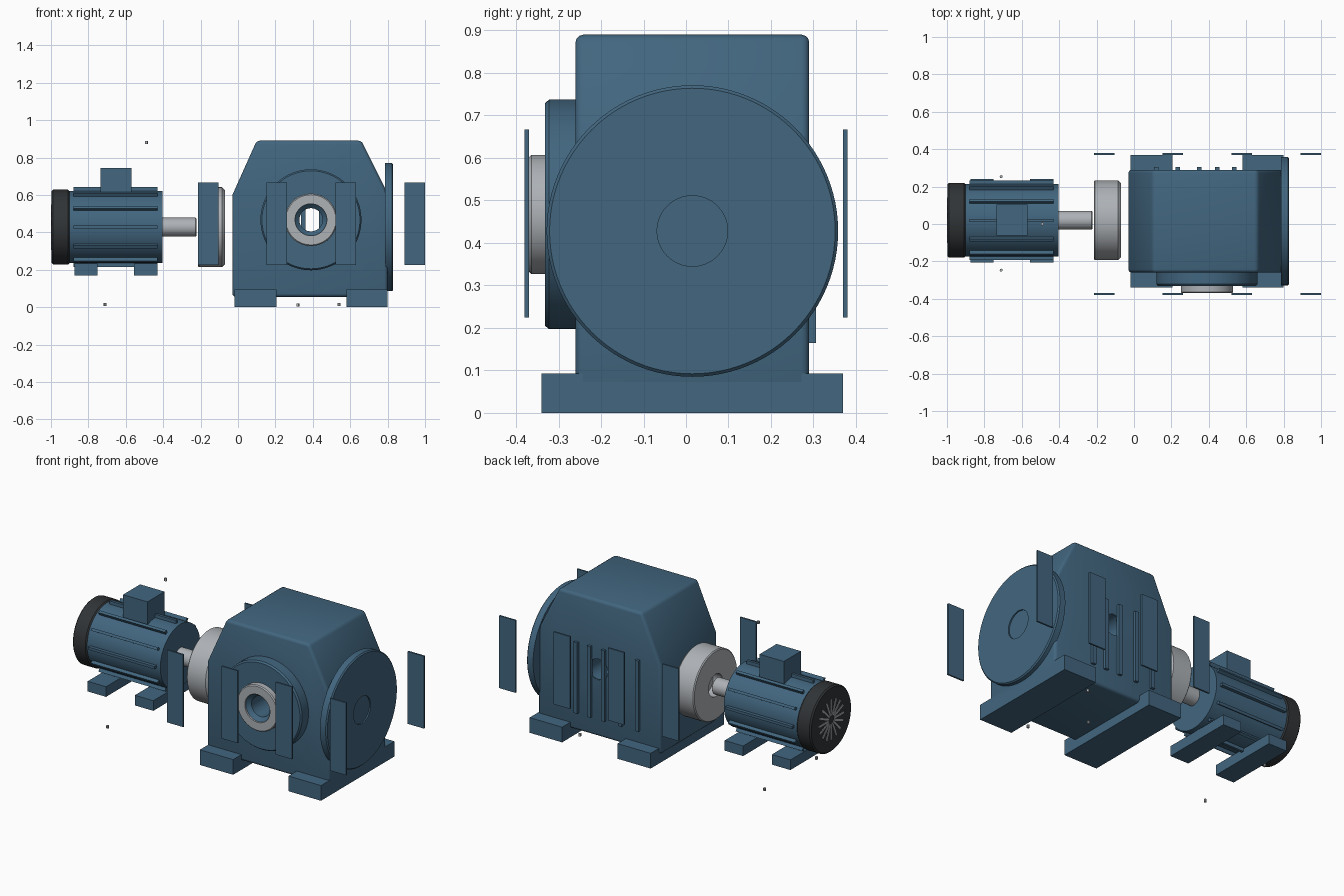
import bpy, bmesh, math
from mathutils import Matrix, Vector

if "Cube" in bpy.data.objects:
    bpy.data.objects.remove(bpy.data.objects["Cube"])


def material(name, rgb):
    m = bpy.data.materials.new(name)
    m.diffuse_color = (*rgb, 1)
    m.use_nodes = True
    m.node_tree.nodes["Principled BSDF"].inputs["Base Color"].default_value = m.diffuse_color
    return m


BLUE = material("blue_paint", (0.054, 0.132, 0.212))
STEEL = material("bare_steel", (0.42, 0.445, 0.47))
BLACK = material("black_plastic", (0.03, 0.034, 0.037))


def finish(name, bm, mat, smooth=False):
    bmesh.ops.recalc_face_normals(bm, faces=bm.faces)
    me = bpy.data.meshes.new(name)
    bm.to_mesh(me)
    bm.free()
    me.materials.append(mat)
    ob = bpy.data.objects.new(name, me)
    bpy.context.collection.objects.link(ob)
    bpy.ops.object.select_all(action='DESELECT')
    ob.select_set(True)
    bpy.context.view_layer.objects.active = ob
    if smooth:
        bpy.ops.object.shade_smooth_by_angle(angle=math.radians(30))
    return ob


def box(name, x, y, z, mat=BLUE, turn=None):
    """Box from (min, max) ranges, optionally turned by a matrix."""
    bm = bmesh.new()
    bmesh.ops.create_cube(bm, size=1)
    for v in bm.verts:
        v.co = Vector([(r[0] + r[1]) / 2 + c * (r[1] - r[0])
                       for r, c in zip((x, y, z), v.co)])
    if turn:
        bm.transform(turn)
    return finish(name, bm, mat)


def lathe(name, axis, centre, profile, mat, closed=False, n=64):
    """Revolve (radius, position) points about a line along x or y."""
    bm = bmesh.new()
    rings = []
    for r, p in profile:
        ring = []
        for i in range(n if r else 1):
            a = 2 * math.pi * i / n
            u, w = centre[0] + r * math.cos(a), centre[1] + r * math.sin(a)
            ring.append(bm.verts.new((p, u, w) if axis == 'x' else (u, p, w)))
        rings.append(ring)
    pairs = list(zip(rings, rings[1:])) + ([(rings[-1], rings[0])] if closed else [])
    for a, b in pairs:
        for i in range(n):
            j = (i + 1) % n
            quad = [a[i % len(a)], a[j % len(a)], b[j % len(b)], b[i % len(b)]]
            bm.faces.new(list(dict.fromkeys(quad)))
    return finish(name, bm, mat, True)


def rod(name, axis, centre, r, lo, hi, mat, bev=0.0):
    return lathe(name, axis, centre,
                 [(0, lo), (r - bev, lo), (r, lo + bev), (r, hi - bev), (r - bev, hi), (0, hi)]
                 if bev else [(0, lo), (r, lo), (r, hi), (0, hi)], mat)


# Gearbox housing: extruded side profile, softened edges, through bore
BORE = (0.39, 0.467)
bm = bmesh.new()
outline = [(-0.03, 0.055), (0.80, 0.055), (0.80, 0.61), (0.66, 0.89), (0.10, 0.89), (-0.03, 0.60)]
face = bm.faces.new([bm.verts.new((x, -0.26, z)) for x, z in outline])
ext = bmesh.ops.extrude_face_region(bm, geom=[face])
bmesh.ops.translate(bm, vec=(0, 0.55, 0),
                    verts=[g for g in ext['geom'] if isinstance(g, bmesh.types.BMVert)])
housing = finish("gearbox_housing", bm, BLUE)
cutter = rod("bore_cutter", 'y', BORE, 0.066, -0.5, 0.5, BLUE)
cutter.hide_render = True
bpy.context.view_layer.objects.active = housing
bev = housing.modifiers.new("bevel", 'BEVEL')
bev.width, bev.segments = 0.018, 3
cut = housing.modifiers.new("bore", 'BOOLEAN')
cut.object, cut.solver = cutter, 'EXACT'
for m in ("bevel", "bore"):
    bpy.ops.object.modifier_apply(modifier=m)
bpy.data.objects.remove(cutter)
housing.select_set(True)
bpy.ops.object.shade_smooth_by_angle(angle=math.radians(35))

# Gearbox feet
for i, x in enumerate([(-0.02, 0.205), (0.58, 0.80)]):
    box(f"gearbox_foot_{i}", x, (-0.34, 0.37), (0, 0.093))

# Front bearing boss, steel hollow shaft end and inner sleeve
lathe("bearing_boss", 'y', BORE, [(0.066, -0.255), (0.27, -0.255), (0.27, -0.322),
                                  (0.262, -0.332), (0.066, -0.332)], BLUE, True)
lathe("hollow_shaft_ring", 'y', BORE, [(0.085, -0.33), (0.14, -0.33), (0.14, -0.364),
                                       (0.134, -0.37), (0.085, -0.37)], STEEL, True)
lathe("bore_sleeve", 'y', BORE, [(0.062, 0.288), (0.066, 0.288), (0.066, -0.332),
                                 (0.085, -0.332), (0.085, -0.36), (0.062, -0.338)], BLUE, True)

# Round side cover with shallow centre recess
lathe("side_cover", 'x', (0.015, 0.428),
      [(0, 0.785), (0.343, 0.785), (0.343, 0.823), (0.336, 0.83),
       (0.083, 0.83), (0.083, 0.822), (0, 0.822)], BLUE, n=96)

# Ribs on the back wall
for i, x in enumerate([0.12, 0.235, 0.35, 0.445, 0.535]):
    box(f"back_rib_{i}", (x - 0.012, x + 0.012), (0.285, 0.306), (0.165, 0.60))

# Free-standing side plates, in two rows
for side, y in (("front", -0.375), ("back", 0.375)):
    for i in range(4):
        x = -0.16 + 0.368 * i
        box(f"{side}_plate_{i}", (x - 0.055, x + 0.055), (y - 0.005, y + 0.005), (0.224, 0.667))

# Coupling drum with bored hub, and the motor shaft
AXIS = (0.02, 0.428)
lathe("coupling_drum", 'x', AXIS,
      [(0, -0.15), (0.068, -0.15), (0.068, -0.215), (0.207, -0.215), (0.213, -0.209),
       (0.213, -0.085), (0.198, -0.07), (0, -0.07)], STEEL)
rod("motor_shaft", 'x', AXIS, 0.05, -0.41, -0.222, STEEL, 0.004)

# Motor body, cooling fins, fan cover
rod("motor_body", 'x', AXIS, 0.193, -0.905, -0.405, BLUE)
to_axis = Matrix.Translation((0, *AXIS))
for i in range(12):
    box(f"cooling_fin_{i}", (-0.88, -0.43), (-0.008, 0.008), (0.18, 0.213),
        turn=to_axis @ Matrix.Rotation(i * math.pi / 6, 4, 'X'))
rod("fan_cover", 'x', AXIS, 0.2, -0.997, -0.9, BLACK, 0.008)
for i in range(16):
    box(f"grille_spoke_{i}", (-1.0, -0.995), (-0.0055, 0.0055), (0.028, 0.122), STEEL,
        turn=to_axis @ Matrix.Rotation(i * math.pi / 8, 4, 'X'))

# Motor terminal box and feet
box("terminal_box", (-0.735, -0.57), (-0.062, 0.103), (0.58, 0.745))
for i, x in enumerate([(-0.875, -0.75), (-0.555, -0.43)]):
    box(f"motor_foot_{i}", x, (-0.205, 0.24), (0.17, 0.232))

# Loose bolts
bolts = [(-0.49, 0.0, 0.88), (-0.71, 0.253, 0.014), (-0.71, -0.247, 0.014),
         (0.32, 0.0, 0.011), (0.54, 0.255, 0.014), (0.54, -0.247, 0.014)]
for i, (x, y, z) in enumerate(bolts):
    bm = bmesh.new()
    bmesh.ops.create_cone(bm, cap_ends=True, segments=12, radius1=0.008, radius2=0.008,
                          depth=0.016, matrix=Matrix.Translation((x, y, z)))
    finish(f"bolt_{i}", bm, STEEL, True)
